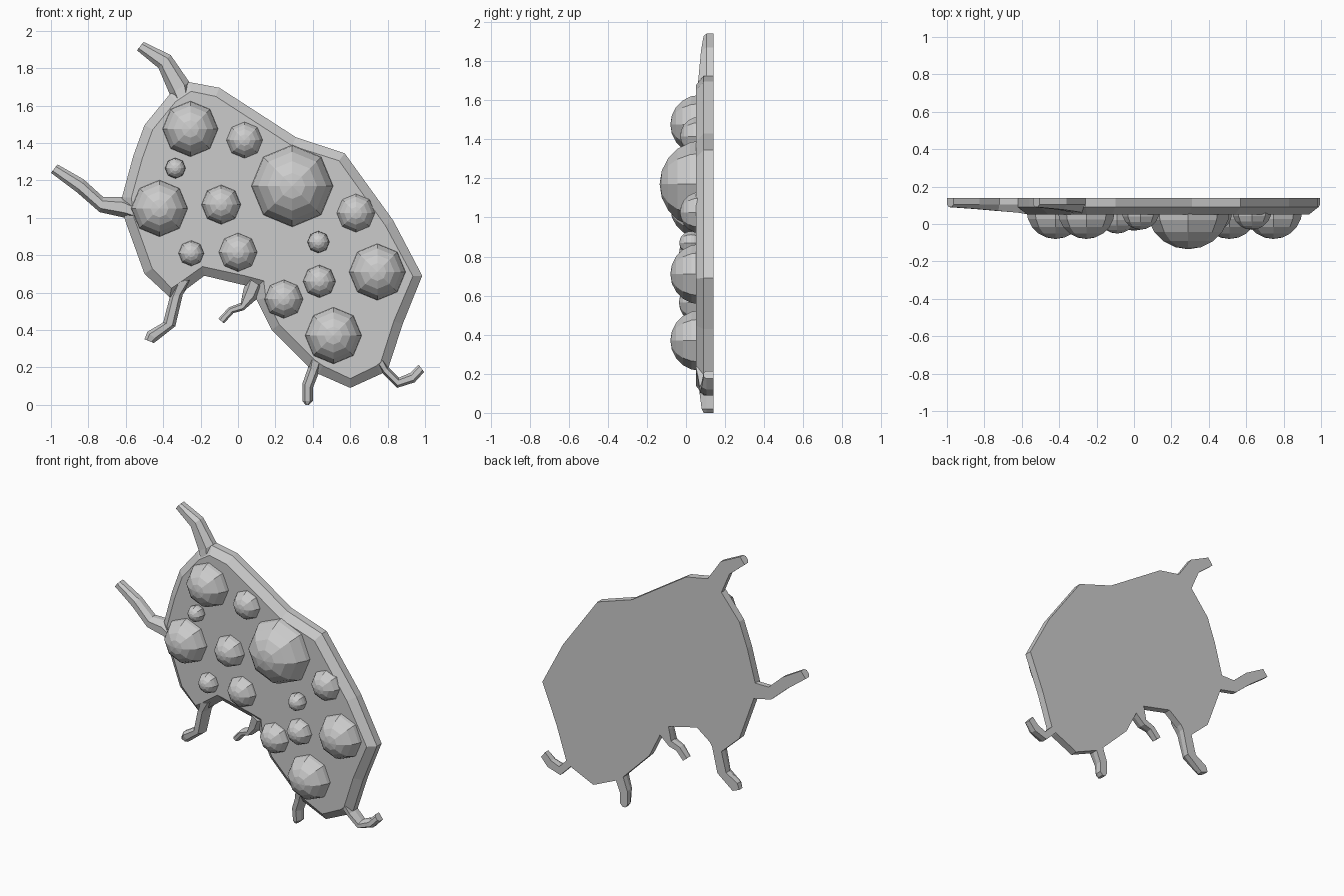
import bpy, bmesh, math
from mathutils import Vector, Matrix

BACK, RIM, FACE = 0.14, 0.09, 0.05


def finish(bm, name):
    bmesh.ops.recalc_face_normals(bm, faces=bm.faces)
    me = bpy.data.meshes.new(name)
    bm.to_mesh(me)
    bm.free()
    ob = bpy.data.objects.new(name, me)
    bpy.context.collection.objects.link(ob)
    return ob


# flat body plate with a bevelled front edge
outline = [(-0.365, 1.66), (-0.26, 1.725), (-0.10, 1.695), (0.31, 1.43), (0.57, 1.345),
           (0.83, 0.985), (0.985, 0.69), (0.88, 0.43), (0.805, 0.20), (0.765, 0.165),
           (0.60, 0.09), (0.43, 0.165), (0.38, 0.20), (0.18, 0.40), (0.10, 0.56),
           (0.10, 0.63), (0.03, 0.64), (-0.18, 0.69), (-0.30, 0.60), (-0.365, 0.575),
           (-0.50, 0.70), (-0.605, 0.99), (-0.62, 1.11), (-0.56, 1.33), (-0.50, 1.495)]


def body():
    bm = bmesh.new()
    front = bm.faces.new([bm.verts.new((x, RIM, z)) for x, z in outline])
    back = bm.faces.new([bm.verts.new((x, BACK, z)) for x, z in reversed(outline)])
    fv, bv = list(front.verts), list(back.verts)[::-1]
    n = len(fv)
    for i in range(n):
        j = (i + 1) % n
        bm.faces.new((fv[i], bv[i], bv[j], fv[j]))
    bmesh.ops.recalc_face_normals(bm, faces=bm.faces)
    bmesh.ops.inset_region(bm, faces=[front], thickness=0.05, use_even_offset=False)
    for v in front.verts:
        v.co.y = FACE
    finish(bm, "body_plate")


# tapering limb from paired left and right edge points, root first
def limb(name, left, right):
    bm = bmesh.new()
    rings = []
    n = len(left)
    for i, (l, r) in enumerate(zip(left, right)):
        t = i / (n - 1)
        rim = RIM + 0.015
        top = FACE + (RIM - FACE) * t
        a, b = Vector((l[0], 0, l[1])), Vector((r[0], 0, r[1]))
        pts = [(a, BACK), (a, rim), (a.lerp(b, 0.25), top), (a.lerp(b, 0.75), top), (b, rim), (b, BACK)]
        rings.append([bm.verts.new((p.x, y, p.z)) for p, y in pts])
    for p, q in zip(rings, rings[1:]):
        for k in range(6):
            m = (k + 1) % 6
            bm.faces.new((p[k], p[m], q[m], q[k]))
    bm.faces.new(rings[0])
    bm.faces.new(rings[-1])
    finish(bm, name)


body()
limb("upper_limb",
     [(-0.33, 1.60), (-0.365, 1.66), (-0.425, 1.80), (-0.54, 1.895)],
     [(-0.25, 1.62), (-0.26, 1.725), (-0.36, 1.87), (-0.505, 1.94)])
limb("side_limb",
     [(-0.56, 0.99), (-0.605, 1.00), (-0.74, 1.03), (-0.86, 1.135), (-1.0, 1.24)],
     [(-0.56, 1.08), (-0.62, 1.11), (-0.72, 1.11), (-0.825, 1.205), (-0.965, 1.285)])
limb("lower_left_limb",
     [(-0.34, 0.65), (-0.365, 0.575), (-0.40, 0.44), (-0.485, 0.39), (-0.50, 0.35)],
     [(-0.24, 0.67), (-0.295, 0.59), (-0.335, 0.42), (-0.43, 0.345), (-0.45, 0.33)])
limb("small_hook_limb",
     [(0.05, 0.68), (0.03, 0.62), (0.015, 0.545), (-0.05, 0.52), (-0.105, 0.46)],
     [(0.13, 0.63), (0.10, 0.565), (0.03, 0.505), (-0.025, 0.49), (-0.075, 0.435)])
limb("bottom_limb",
     [(0.38, 0.25), (0.375, 0.20), (0.345, 0.115), (0.345, 0.02), (0.36, 0.0)],
     [(0.45, 0.21), (0.43, 0.165), (0.40, 0.09), (0.40, 0.02), (0.38, 0.0)])
limb("lower_right_limb",
     [(0.75, 0.20), (0.775, 0.165), (0.85, 0.09), (0.945, 0.12), (0.995, 0.175)],
     [(0.78, 0.25), (0.805, 0.20), (0.86, 0.145), (0.92, 0.17), (0.965, 0.215)])

# faceted round bumps: x, z, radius, depth of centre
bumps = [(-0.255, 1.475, 0.152, 0.072), (0.035, 1.415, 0.10, 0.07), (-0.335, 1.265, 0.055, 0.03),
         (0.29, 1.17, 0.225, 0.09), (-0.42, 1.05, 0.155, 0.075), (-0.09, 1.07, 0.106, 0.055),
         (0.63, 1.025, 0.106, 0.075), (-0.25, 0.81, 0.068, 0.045), (0.0, 0.815, 0.106, 0.07),
         (0.43, 0.87, 0.059, 0.025), (0.435, 0.66, 0.088, 0.055), (0.745, 0.71, 0.155, 0.075),
         (0.245, 0.565, 0.106, 0.07), (0.51, 0.37, 0.155, 0.075)]
for x, z, r, y in bumps:
    bm = bmesh.new()
    bmesh.ops.create_uvsphere(bm, u_segments=8, v_segments=10, radius=r,
                              matrix=Matrix.Translation((x, y, z)) @ Matrix.Rotation(math.pi / 2, 4, 'X'))
    # keep the bump from poking through the flat back
    bmesh.ops.bisect_plane(bm, geom=bm.verts[:] + bm.edges[:] + bm.faces[:],
                           plane_co=(0, 0.12, 0), plane_no=(0, 1, 0), clear_outer=True)
    finish(bm, "bump")
